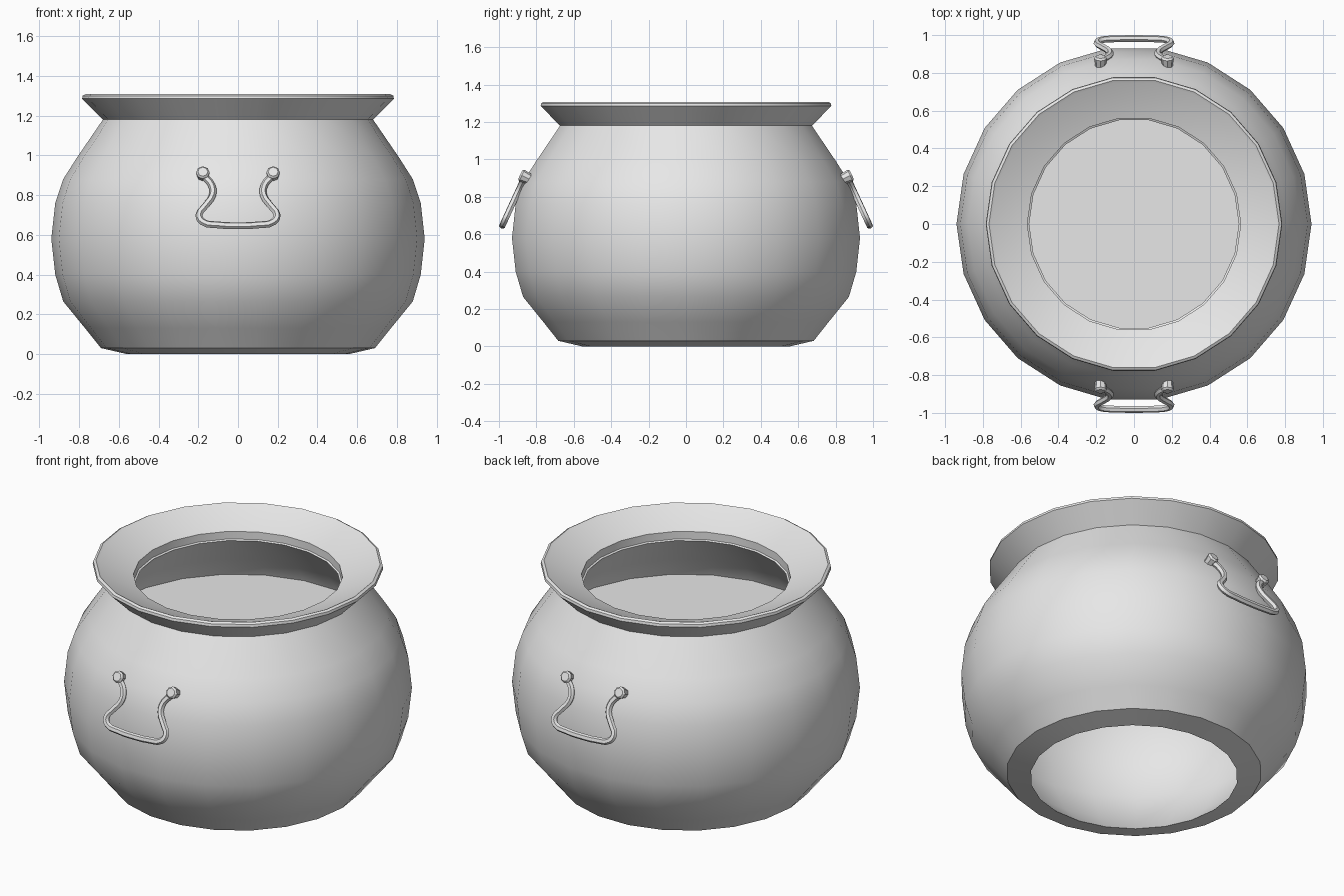
import bpy, bmesh, math
from mathutils import Vector, Matrix

if "Cube" in bpy.data.objects:
    bpy.data.objects.remove(bpy.data.objects["Cube"])

SIDES = 22

iron = bpy.data.materials.new("plain_grey")
iron.use_nodes = True
iron.diffuse_color = (0.8, 0.8, 0.8, 1)
iron.node_tree.nodes["Principled BSDF"].inputs["Base Color"].default_value = (0.8, 0.8, 0.8, 1)


def finish(obj):
    """Give the part its colour and smooth shading with crisp edges."""
    obj.data.materials.clear()
    obj.data.materials.append(iron)
    bpy.ops.object.select_all(action="DESELECT")
    obj.select_set(True)
    bpy.context.view_layer.objects.active = obj
    bpy.ops.object.shade_smooth_by_angle(angle=math.radians(30))


def add_mesh(name, bm):
    bmesh.ops.recalc_face_normals(bm, faces=bm.faces)
    mesh = bpy.data.meshes.new(name)
    bm.to_mesh(mesh)
    bm.free()
    obj = bpy.data.objects.new(name, mesh)
    bpy.context.collection.objects.link(obj)
    finish(obj)
    return obj


def lathe(name, profile):
    """Turn a closed (radius, height) outline around the z axis."""
    bm = bmesh.new()
    verts = [bm.verts.new((r, 0, z)) for r, z in profile]
    edges = [bm.edges.new((v, verts[i - 1])) for i, v in enumerate(verts)]
    bmesh.ops.spin(bm, geom=verts + edges, cent=(0, 0, 0), axis=(0, 0, 1),
                   angle=math.tau, steps=SIDES, use_merge=True)
    bmesh.ops.remove_doubles(bm, verts=bm.verts, dist=0.0005)
    return add_mesh(name, bm)


# Pot: outer belly, flared rim, stepped mouth, inner wall, open foot
outer = [(0.56, 0), (0.69, 0.03), (0.77, 0.13), (0.88, 0.265), (0.92, 0.4),
         (0.94, 0.58), (0.92, 0.76), (0.88, 0.88), (0.81, 0.99), (0.68, 1.18)]
rim = [(0.785, 1.285), (0.782, 1.3), (0.768, 1.308), (0.755, 1.3)]
mouth = [(0.565, 1.23), (0.565, 1.185), (0.555, 1.18)]
inner = [(0.7, 1.0), (0.79, 0.87), (0.85, 0.6), (0.82, 0.35), (0.7, 0.14)]
lathe("pot_body", outer + rim + mouth + inner)

# Level surface of the contents inside the pot
bm = bmesh.new()
bmesh.ops.create_circle(bm, cap_ends=True, segments=SIDES, radius=0.8,
                        matrix=Matrix.Translation((0, 0, 0.87)))
add_mesh("contents_surface", bm)

# Handles: a hanging loop with two studs, on the front and the back
half = [(0.172, 0.895), (0.133, 0.85), (0.128, 0.8), (0.165, 0.745),
        (0.196, 0.7), (0.178, 0.665), (0.1, 0.65)]
path = [(-x, z) for x, z in half] + [(0, 0.646)] + half[::-1]
stud_axis = Vector((0, -0.9, 0.42)).normalized()

for side, turn in (("front", 0), ("back", math.pi)):
    spin = Matrix.Rotation(turn, 4, "Z")

    curve = bpy.data.curves.new(side + "_handle", "CURVE")
    curve.dimensions = "3D"
    curve.resolution_u = 3
    curve.bevel_depth = 0.018
    curve.bevel_resolution = 1
    curve.use_fill_caps = True
    spline = curve.splines.new("BEZIER")
    spline.bezier_points.add(len(path) - 1)
    for point, (x, z) in zip(spline.bezier_points, path):
        point.co = spin @ Vector((x, -0.865 - (0.9 - z) * 0.46, z))
        point.handle_left_type = point.handle_right_type = "AUTO"
    loop = bpy.data.objects.new(side + "_handle", curve)
    bpy.context.collection.objects.link(loop)
    bpy.ops.object.select_all(action="DESELECT")
    loop.select_set(True)
    bpy.context.view_layer.objects.active = loop
    bpy.ops.object.convert(target="MESH")
    finish(bpy.context.view_layer.objects.active)

    for label, x in (("left", 0.177), ("right", -0.177)):
        place = (spin @ Matrix.Translation((x, -0.855, 0.903))
                 @ stud_axis.to_track_quat("Z", "Y").to_matrix().to_4x4())
        bm = bmesh.new()
        bmesh.ops.create_cone(bm, cap_ends=True, segments=8, radius1=0.026,
                              radius2=0.036, depth=0.07)
        cap = [e for e in bm.edges if all(v.co.z > 0 for v in e.verts)]
        bmesh.ops.bevel(bm, geom=cap, offset=0.01, segments=1, affect="EDGES")
        bm.transform(place)
        add_mesh(f"{side}_{label}_stud", bm)
